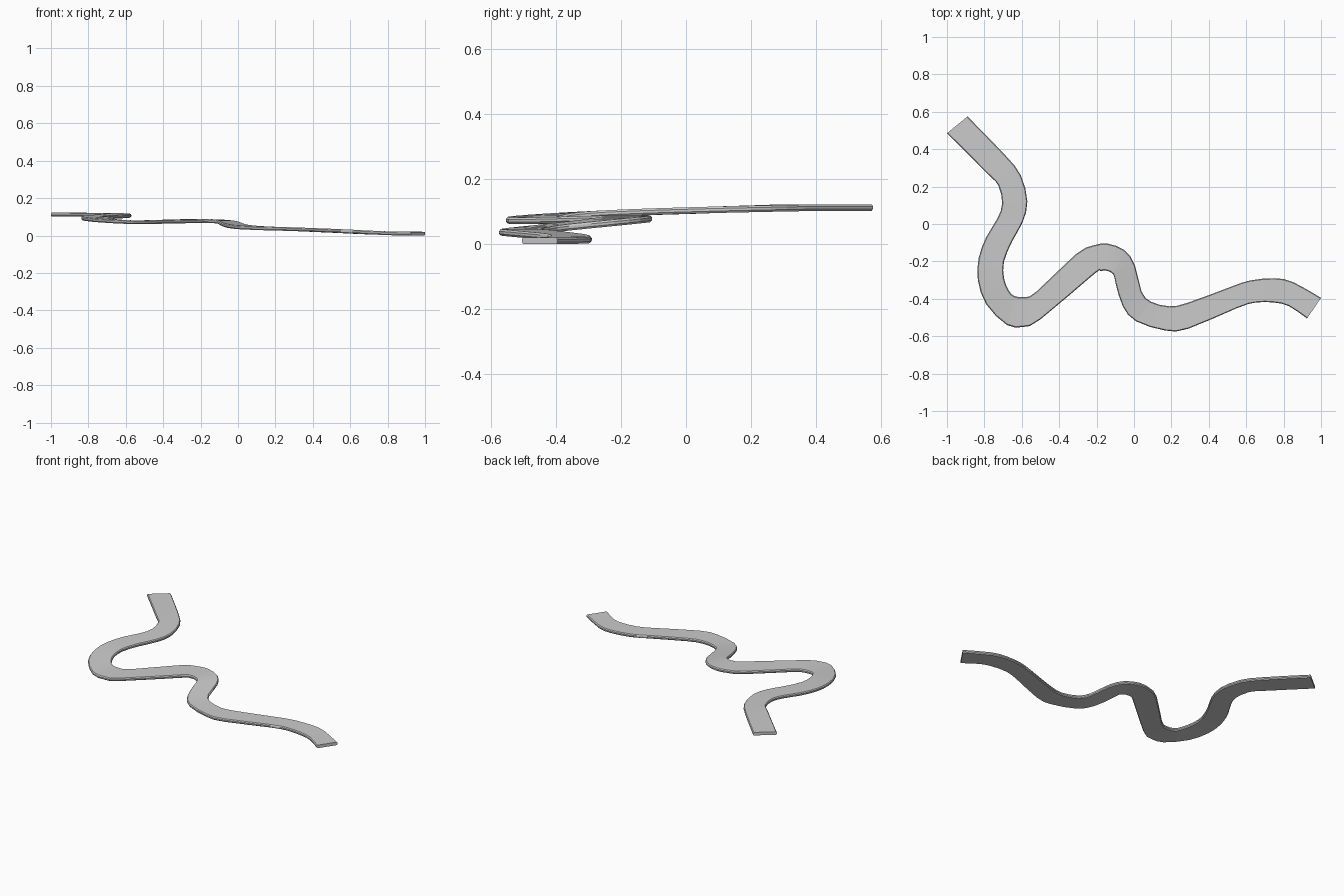
import bpy, bmesh
from mathutils import Vector

# Matching points of the road's two edges, seen from above: (left x, y, right x, y, mid height)
ROWS = [
    (-.89, .575, -1.0, .485, .112), (-.69, .37, -.78, .265, .111),
    (-.605, .26, -.725, .205, .109), (-.57, .12, -.705, .11, .106),
    (-.595, .01, -.73, .03, .103), (-.65, -.09, -.79, -.07, .100),
    (-.695, -.20, -.83, -.18, .096), (-.695, -.29, -.835, -.30, .091),
    (-.67, -.355, -.79, -.43, .084), (-.64, -.385, -.68, -.54, .076),
    (-.58, -.39, -.59, -.55, .072), (-.52, -.36, -.50, -.51, .071),
    (-.31, -.16, -.21, -.265, .077), (-.22, -.115, -.18, -.252, .078),
    (-.14, -.105, -.145, -.25, .077), (-.05, -.14, -.11, -.27, .073),
    (.005, -.22, -.098, -.32, .065), (.04, -.36, -.06, -.44, .051),
    (.09, -.415, .01, -.52, .043), (.19, -.44, .17, -.57, .037),
    (.29, -.42, .29, -.56, .034), (.52, -.335, .55, -.45, .024),
    (.62, -.302, .65, -.42, .019), (.75, -.29, .75, -.42, .014),
    (.85, -.31, .83, -.44, .011), (1.0, -.395, .925, -.505, .010),
]


def catmull(p0, p1, p2, p3, t):
    return .5 * (2 * p1 + (p2 - p0) * t + (2 * p0 - 5 * p1 + 4 * p2 - p3) * t * t
                 + (3 * p1 - p0 - 3 * p2 + p3) * t ** 3)


def smooth_path(points, steps):
    out = []
    ends = [2 * points[0] - points[1]] + points + [2 * points[-1] - points[-2]]
    for i in range(len(points) - 1):
        out += [catmull(*ends[i:i + 4], k / steps) for k in range(steps)]
    return out + [points[-1]]


left = smooth_path([Vector((a, b, z)) for a, b, c, d, z in ROWS], 2)
right = smooth_path([Vector((c, d, z)) for a, b, c, d, z in ROWS], 2)

# Slab cross-section with chamfered rims: (fraction across, height offset)
SECTION = [(.035, .010), (.965, .010), (1, .004), (1, -.004), (.965, -.010),
           (.035, -.010), (0, -.004), (0, .004)]

# Winding road, skinned ring by ring
bm = bmesh.new()
rings = [[bm.verts.new(l.lerp(r, f) + Vector((0, 0, dz))) for f, dz in SECTION]
         for l, r in zip(left, right)]
n = len(SECTION)
for a, b in zip(rings, rings[1:]):
    for i in range(n):
        j = (i + 1) % n
        bm.faces.new((a[i], a[j], b[j], b[i]))
bm.faces.new(rings[0])
bm.faces.new(rings[-1])
bmesh.ops.recalc_face_normals(bm, faces=bm.faces)

mesh = bpy.data.meshes.new("winding_road")
bm.to_mesh(mesh)
bm.free()
road = bpy.data.objects.new("winding_road", mesh)
bpy.context.collection.objects.link(road)
